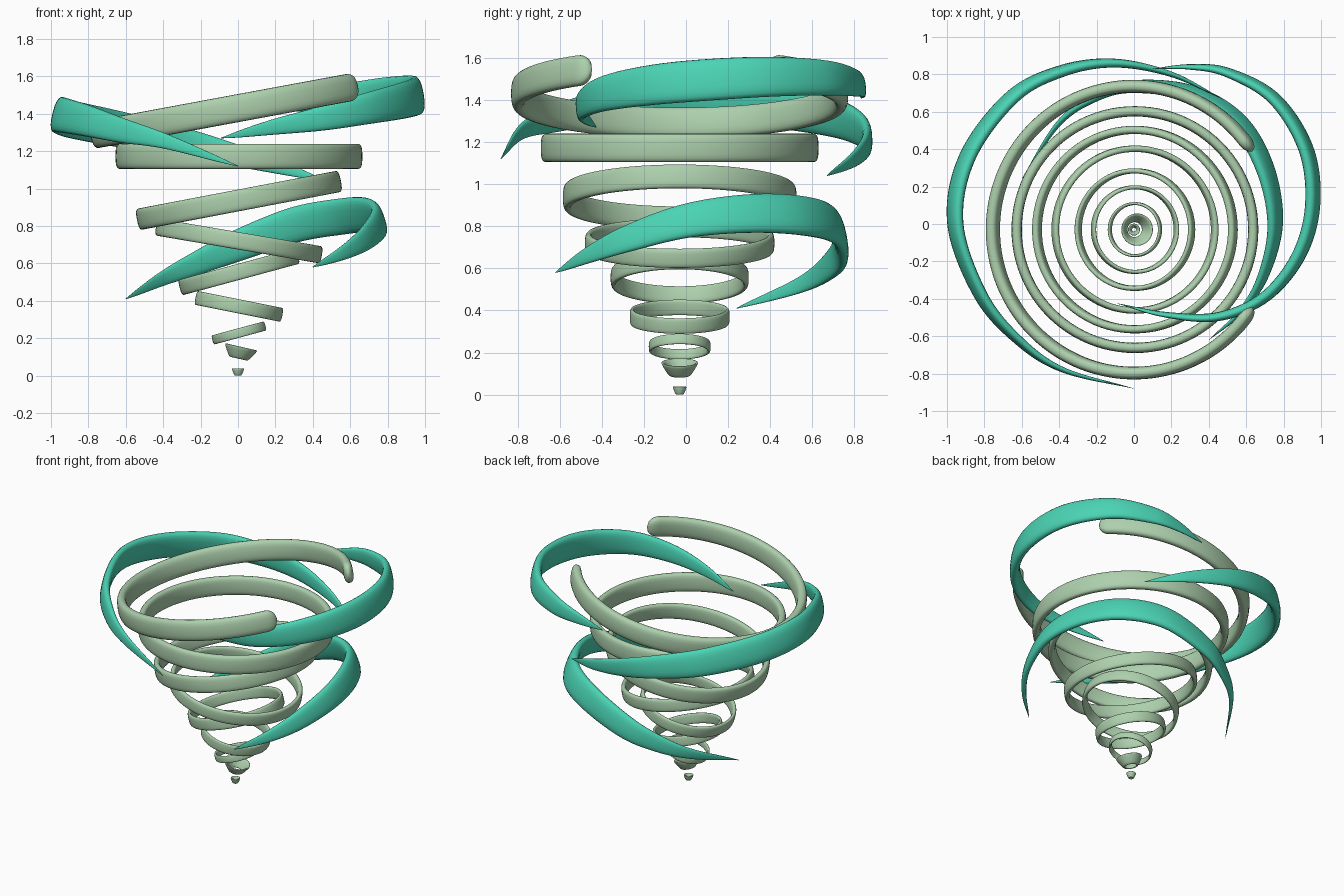
import bpy, bmesh, math
from mathutils import Vector

if "Cube" in bpy.data.objects:
    bpy.data.objects.remove(bpy.data.objects["Cube"])


def material(name, rgb):
    m = bpy.data.materials.new(name)
    m.diffuse_color = (*rgb, 1)
    m.use_nodes = True
    m.node_tree.nodes["Principled BSDF"].inputs["Base Color"].default_value = m.diffuse_color
    return m


SAGE = material("sage", (0.42, 0.63, 0.42))
TEAL = material("teal", (0.07, 0.66, 0.46))
SIDES = 20


def sweep(name, path, up, size, closed, mat, power, lean=0.0):
    """Sweep a superellipse along path; size(t) gives (half width, half height)."""
    bm = bmesh.new()
    n = len(path)
    loops = []
    for i, p in enumerate(path):
        a = path[i - 1] if closed or i > 0 else p
        b = path[(i + 1) % n] if closed or i < n - 1 else p
        tan = (b - a).normalized()
        side = tan.cross(up).normalized()
        high = side.cross(tan).normalized()
        w, h = size(i / (n - 1))
        loop = []
        for k in range(SIDES):
            c, s = (f(math.tau * k / SIDES) for f in (math.cos, math.sin))
            c = math.copysign(abs(c) ** (2 / power), c)
            s = math.copysign(abs(s) ** (2 / power), s)
            loop.append(bm.verts.new(p + side * (c * w + s * h * lean) + high * s * h))
        loops.append(loop)
    for i in range(n if closed else n - 1):
        la, lb = loops[i], loops[(i + 1) % n]
        for k in range(SIDES):
            j = (k + 1) % SIDES
            bm.faces.new((la[k], la[j], lb[j], lb[k]))
    if not closed:
        bm.faces.new(loops[0])
        bm.faces.new(loops[-1])
    bmesh.ops.recalc_face_normals(bm, faces=bm.faces)
    me = bpy.data.meshes.new(name)
    bm.to_mesh(me)
    bm.free()
    me.materials.append(mat)
    me.shade_smooth()
    ob = bpy.data.objects.new(name, me)
    bpy.context.collection.objects.link(ob)
    return ob


def arc(r, x, z, slope, a0, a1, count, closed):
    """Circle or arc of radius r lying in a plane that rises along x."""
    c = math.cos(math.atan(slope))
    s = math.sin(math.atan(slope))
    pts = []
    for i in range(count):
        a = math.radians(a0 + (a1 - a0) * i / (count if closed else count - 1))
        pts.append(Vector((x + r * math.cos(a) * c, -0.03 + r * math.sin(a),
                           z + r * math.cos(a) * s)))
    return pts, Vector((-s, 0, c))


# Funnel rings: outer radius, x, z, slope, wall, height, lean
rings = [
    (0.027, 0.0, 0.019, 0.0, 0.012, 0.038, 0.4),
    (0.072, 0.01, 0.122, -0.23, 0.018, 0.065, 0.6),
    (0.147, 0.005, 0.228, 0.27, 0.016, 0.05, 0.0),
    (0.237, 0.005, 0.370, -0.20, 0.022, 0.075, 0.0),
    (0.328, 0.005, 0.555, 0.27, 0.028, 0.085, 0.0),
    (0.450, 0.005, 0.720, -0.17, 0.035, 0.092, 0.0),
    (0.555, 0.005, 0.937, 0.19, 0.044, 0.115, 0.0),
    (0.660, 0.005, 1.172, 0.0, 0.055, 0.135, 0.0),
]
for i, (r, x, z, slope, wall, height, lean) in enumerate(rings):
    path, up = arc(r - wall / 2, x, z, slope, 0, 360, 96, True)
    sweep(f"funnel_ring_{i + 1}", path, up,
          lambda t, w=wall, h=height: (w / 2, h / 2), True, SAGE, 3.0, lean)


# Open top ring with rounded ends
def round_end(t):
    d = min(t, 1 - t) * 3.95 / 0.075
    k = 1.0 if d >= 1 else max(0.04, math.sqrt(1 - (1 - d) ** 2))
    return 0.034 * k, 0.074 * k


path, up = arc(0.767, 0.0, 1.43, 0.185, 33, 327, 300, False)
sweep("open_top_ring", path, up, round_end, False, SAGE, 2.7)


# Tapered wind streaks swirling around the funnel
def spline(pts, steps=12):
    p = [Vector(q) for q in pts]
    p = [p[0] * 2 - p[1]] + p + [p[-1] * 2 - p[-2]]
    out = []
    for i in range(1, len(p) - 2):
        a, b, c, d = p[i - 1:i + 3]
        for k in range(steps):
            t = k / steps
            out.append(0.5 * (2 * b + (c - a) * t + (2 * a - 5 * b + 4 * c - d) * t * t
                              + (3 * b - a - 3 * c + d) * t ** 3))
    return out + [p[-2]]


def taper(t):
    k = max(0.02, math.sin(math.pi * t) ** 0.8)
    return 0.036 * k, 0.1 * k


streaks = {
    "left_streak": [(0, -0.88, 1.12), (-0.38, -0.78, 1.25), (-0.62, -0.62, 1.31),
                    (-0.82, -0.38, 1.365), (-0.955, 0, 1.395), (-0.89, 0.36, 1.37),
                    (-0.65, 0.68, 1.32), (-0.38, 0.82, 1.265), (-0.1, 0.86, 1.2),
                    (0.2, 0.80, 1.12), (0.47, 0.67, 1.04)],
    "right_streak": [(-0.09, -0.425, 1.27), (0.17, -0.485, 1.325), (0.45, -0.495, 1.375),
                     (0.7, -0.39, 1.43), (0.88, -0.17, 1.47), (0.955, 0.1, 1.495),
                     (0.92, 0.4, 1.51), (0.75, 0.67, 1.505), (0.5, 0.81, 1.48),
                     (0.3, 0.84, 1.45), (0.1, 0.83, 1.41)],
    "lower_streak": [(-0.6, 0.24, 0.41), (-0.4, 0.54, 0.52), (-0.2, 0.68, 0.61),
                     (0, 0.735, 0.695), (0.3, 0.70, 0.805), (0.55, 0.55, 0.85),
                     (0.7, 0.3, 0.86), (0.755, 0, 0.825), (0.69, -0.28, 0.74),
                     (0.57, -0.47, 0.66), (0.4, -0.62, 0.58)],
}
for name, pts in streaks.items():
    path = spline(pts)
    mid = path[len(path) // 2]
    up = (path[0] - mid).cross(path[-1] - mid).normalized()
    if up.z < 0:
        up = -up
    sweep(name, path, up, taper, False, TEAL, 2.5)
